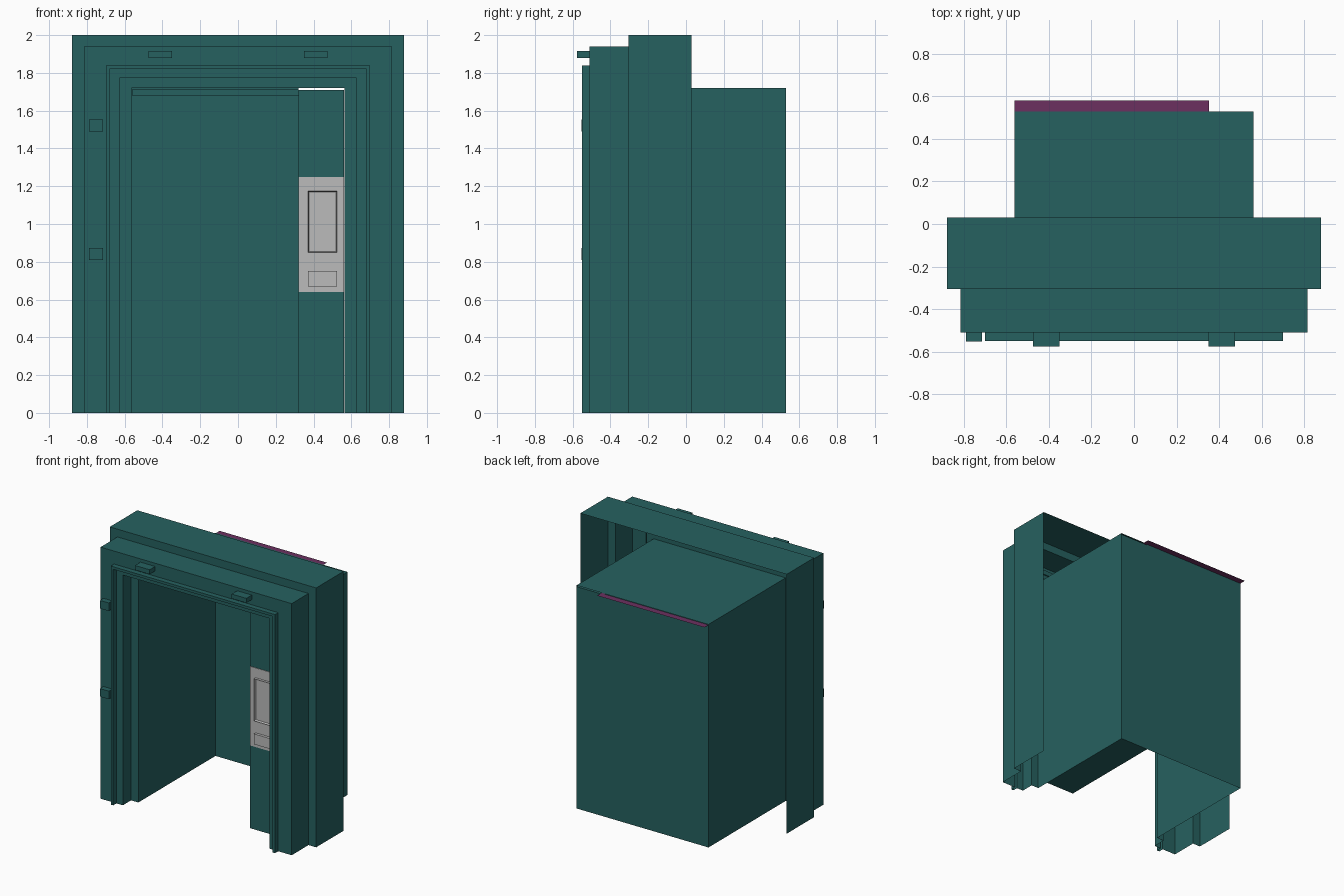
import bpy, bmesh

if "Cube" in bpy.data.objects:
    bpy.data.objects.remove(bpy.data.objects["Cube"])


def material(name, rgb):
    m = bpy.data.materials.new(name)
    m.diffuse_color = (*rgb, 1.0)
    m.use_nodes = True
    m.node_tree.nodes["Principled BSDF"].inputs["Base Color"].default_value = m.diffuse_color
    return m


TEAL = material("dark teal", (0.0194, 0.120, 0.117))
GREY = material("light grey", (0.50, 0.50, 0.50))
PURPLE = material("plum", (0.150, 0.030, 0.118))


def finish(name, bm, mat):
    me = bpy.data.meshes.new(name)
    bm.to_mesh(me)
    bm.free()
    me.materials.append(mat)
    ob = bpy.data.objects.new(name, me)
    bpy.context.scene.collection.objects.link(ob)
    return ob


def box(name, x, y, z, mat, recess=None):
    """Box from ranges; recess = (rim, depth) sinks the front face."""
    bm = bmesh.new()
    bmesh.ops.create_cube(bm, size=1)
    for v in bm.verts:
        v.co = [r[0] if c < 0 else r[1] for c, r in zip(v.co, (x, y, z))]
    if recess:
        bm.normal_update()
        front = min(bm.faces, key=lambda f: f.normal.y)
        bmesh.ops.inset_region(bm, faces=[front], thickness=recess[0], depth=0)
        bmesh.ops.translate(bm, verts=front.verts, vec=(0, recess[1], 0))
    return finish(name, bm, mat)


def sheet(name, corners, mat):
    bm = bmesh.new()
    bm.faces.new([bm.verts.new(c) for c in corners])
    return finish(name, bm, mat)


def arch(name, profile, mat):
    """Sweep an open (half width, height, y) profile up, over and down."""
    bm = bmesh.new()
    rows = [[bm.verts.new(p) for p in ((-w, y, 0), (-w, y, h), (w, y, h), (w, y, 0))]
            for w, h, y in profile]
    for a, b in zip(rows, rows[1:]):
        for k in range(3):
            bm.faces.new((a[k], b[k], b[k + 1], a[k + 1]))
    return finish(name, bm, mat)


# Stepped door surround, open at the back, running on into the alcove walls
arch("door_surround", [
    (0.88, 2.00, 0.03), (0.88, 2.00, -0.305),
    (0.815, 1.94, -0.305), (0.815, 1.94, -0.51),
    (0.70, 1.84, -0.51), (0.70, 1.84, -0.55),
    (0.68, 1.82, -0.55), (0.68, 1.82, -0.51),
    (0.625, 1.775, -0.51), (0.625, 1.775, -0.41),
    (0.563, 1.72, -0.41), (0.563, 1.72, 0.53)], TEAL)

# Alcove back wall with a shallow cornice
sheet("back_wall", [(-0.563, 0.53, 0), (0.32, 0.53, 0),
                    (0.32, 0.53, 1.72), (-0.563, 0.53, 1.72)], TEAL)
box("back_cornice", (-0.56, 0.32), (0.515, 0.528), (1.68, 1.712), TEAL)

# Ceiling sheet, poking out slightly behind the back wall
sheet("ceiling_panel", [(-0.563, -0.40, 1.716), (-0.563, 0.58, 1.716),
                        (0.353, 0.58, 1.716), (0.353, -0.40, 1.716)], PURPLE)

# Control column inside the alcove, with its plate, screen and tray
box("control_column", (0.32, 0.562), (-0.31, 0.53), (0, 1.71), TEAL)
box("control_plate", (0.321, 0.56), (-0.314, -0.309), (0.64, 1.25), GREY)
box("control_screen", (0.37, 0.525), (-0.335, -0.312), (0.85, 1.175), GREY, (0.008, 0.015))
box("control_tray", (0.37, 0.525), (-0.335, -0.312), (0.67, 0.75), GREY)

# Hooks above the door
for side in (-1, 1):
    xs = sorted((side * 0.35, side * 0.475))
    box("top_hook", xs, (-0.577, -0.50), (1.88, 1.915), TEAL)

# Hinge blocks on the left jamb
for z in (0.81, 1.49):
    box("hinge_block", (-0.79, -0.715), (-0.553, -0.50), (z, z + 0.062), TEAL)
